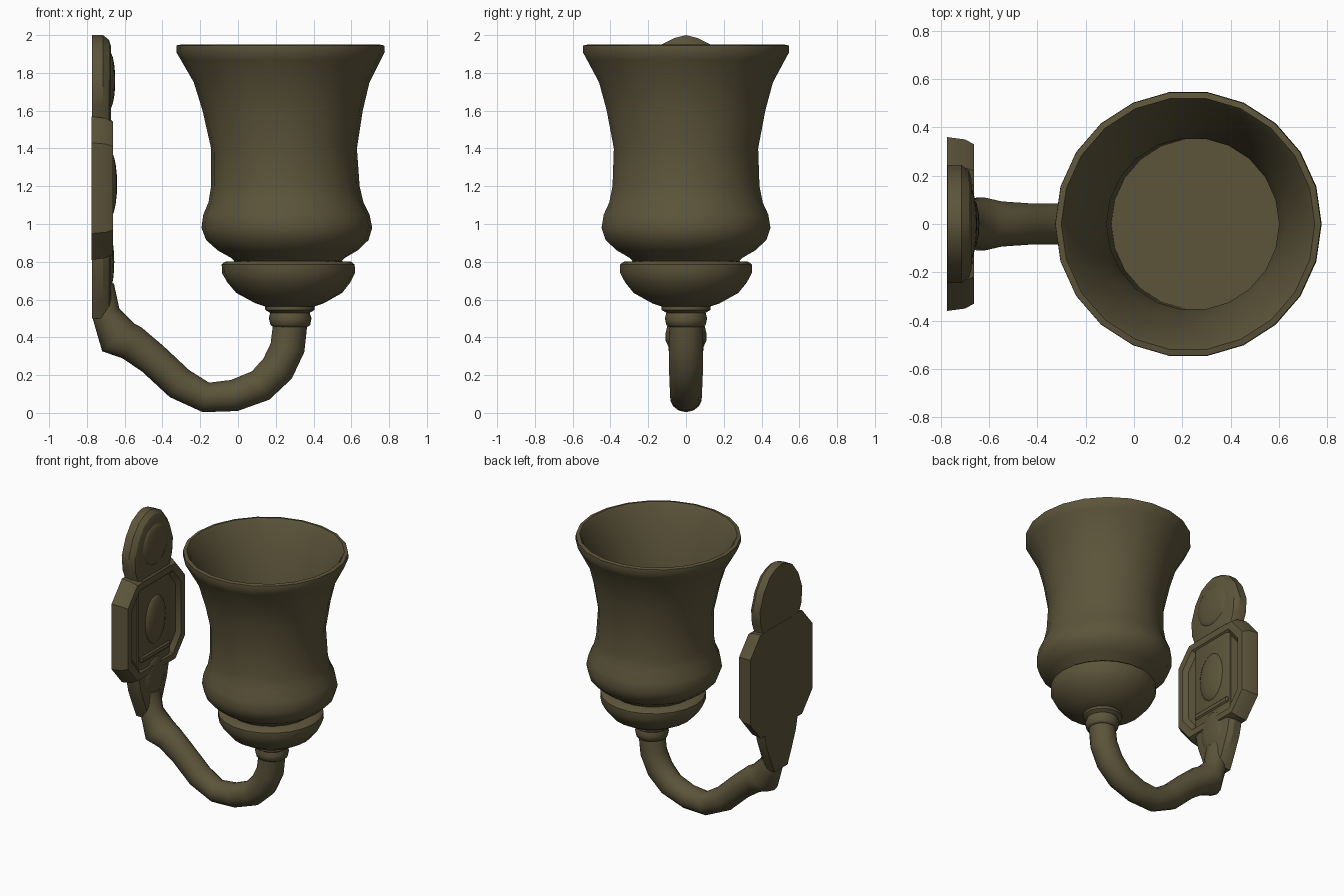
import bpy, bmesh, math

if "Cube" in bpy.data.objects:
    bpy.data.objects.remove(bpy.data.objects["Cube"])

COLOUR = (0.108, 0.09, 0.043, 1)
bronze = bpy.data.materials.new("aged_bronze")
bronze.use_nodes = True
bronze.diffuse_color = COLOUR
bronze.node_tree.nodes["Principled BSDF"].inputs["Base Color"].default_value = COLOUR

SEGMENTS = 22


def finish(name, bm, angle=40):
    """Turn a bmesh into a shaded, coloured object."""
    bmesh.ops.recalc_face_normals(bm, faces=bm.faces)
    mesh = bpy.data.meshes.new(name)
    bm.to_mesh(mesh)
    bm.free()
    obj = bpy.data.objects.new(name, mesh)
    bpy.context.collection.objects.link(obj)
    mesh.materials.append(bronze)
    bpy.ops.object.select_all(action='DESELECT')
    bpy.context.view_layer.objects.active = obj
    obj.select_set(True)
    bpy.ops.object.shade_smooth_by_angle(angle=math.radians(angle))
    return obj


def skin(bm, rings):
    """Join successive rings with quads and cap both ends."""
    loops = [[bm.verts.new(co) for co in ring] for ring in rings]
    for a, b in zip(loops, loops[1:]):
        for i in range(len(a)):
            j = (i + 1) % len(a)
            bm.faces.new((a[i], a[j], b[j], b[i]))
    bm.faces.new(loops[0])
    bm.faces.new(loops[-1])


def turned(name, profile, angle=40):
    """Lathe (radius, height) pairs about the slightly leaning lamp axis."""
    bm = bmesh.new()
    turns = [2 * math.pi * i / SEGMENTS for i in range(SEGMENTS)]
    skin(bm, [[(0.294 - 0.036 * z + r * math.cos(t), r * math.sin(t), z)
               for t in turns] for r, z in profile])
    return finish(name, bm, angle)


def plate(name, half, layers, centre):
    """Stack a mirrored (y, z) outline at (x, inset) layers."""
    outline = half + [(-y, z) for y, z in reversed(half) if y > 0]
    tall = max(abs(z - centre) for y, z in half)
    wide = max(y for y, z in half)
    bm = bmesh.new()
    skin(bm, [[(x, y * (1 - inset / wide), centre + (z - centre) * (1 - inset / tall))
               for y, z in outline] for x, inset in layers])
    return finish(name, bm, 30)


# Open cup: outside up to the lip, then down the inside to the floor
turned("lamp_cup", [
    (0.27, 0.79), (0.30, 0.82), (0.37, 0.86), (0.43, 0.915), (0.452, 0.98),
    (0.44, 1.05), (0.41, 1.115), (0.393, 1.2), (0.386, 1.4), (0.424, 1.6),
    (0.465, 1.75), (0.53, 1.87), (0.552, 1.91), (0.55, 1.945), (0.525, 1.95),
    (0.505, 1.92), (0.44, 1.75), (0.395, 1.6), (0.357, 1.4), (0.36, 1.2),
    (0.355, 0.92)])

# Dish beneath the cup, and the ringed collar it sits on
turned("cup_dish", [
    (0.12, 0.56), (0.18, 0.58), (0.28, 0.635), (0.325, 0.69), (0.352, 0.74),
    (0.352, 0.785), (0.335, 0.80), (0.25, 0.805)])
turned("stem_collar", [
    (0.09, 0.455), (0.105, 0.465), (0.113, 0.50), (0.105, 0.53),
    (0.13, 0.545), (0.13, 0.57), (0.11, 0.58)], 50)

# Curved arm: (x, z, radius) along its centre line
ARM = [(-0.715, 0.68, 0.058), (-0.70, 0.53, 0.075), (-0.635, 0.40, 0.112),
       (-0.56, 0.37, 0.096), (-0.45, 0.285, 0.088), (-0.31, 0.155, 0.088),
       (-0.17, 0.082, 0.08), (-0.02, 0.092, 0.084), (0.12, 0.145, 0.088),
       (0.21, 0.235, 0.092), (0.262, 0.345, 0.092), (0.28, 0.50, 0.09)]
bm = bmesh.new()
rings = []
for i, (x, z, r) in enumerate(ARM):
    before, after = ARM[max(i - 1, 0)], ARM[min(i + 1, len(ARM) - 1)]
    lean = math.atan2(after[1] - before[1], after[0] - before[0])
    ring = []
    for k in range(14):
        t = 2 * math.pi * k / 14
        across = r * math.cos(t)
        ring.append((x - across * math.sin(lean), max(r, 0.085) * math.sin(t),
                     z + across * math.cos(lean)))
    rings.append(ring)
skin(bm, rings)
finish("curved_arm", bm, 50)

# Eight-sided wall plate with a sunken middle
plate("wall_plate",
      [(0.24, 1.57), (0.36, 1.43), (0.36, 0.95), (0.24, 0.81)],
      [(-0.775, 0), (-0.70, 0.01), (-0.662, 0.03), (-0.662, 0.075), (-0.69, 0.10)], 1.19)

# Long backbone with a rounded crest and a tapering foot
plate("plate_backbone",
      [(0, 2.0), (0.06, 1.985), (0.13, 1.95), (0.2, 1.86), (0.245, 1.74), (0.235, 1.63),
       (0.2, 1.55), (0.2, 0.85), (0.17, 0.72), (0.12, 0.60), (0.075, 0.50)],
      [(-0.773, 0), (-0.715, 0), (-0.683, 0.025), (-0.672, 0.06)], 1.25)

# Raised oval bosses down the front of the backbone
for name, z, height, width, depth in (("upper_boss", 1.76, 0.15, 0.15, 0.03),
                                      ("middle_boss", 1.21, 0.18, 0.12, 0.04),
                                      ("lower_boss", 0.80, 0.14, 0.11, 0.025)):
    bm = bmesh.new()
    bmesh.ops.create_uvsphere(bm, u_segments=16, v_segments=10, radius=1)
    for v in bm.verts:
        v.co = (-0.68 + v.co.x * depth, v.co.y * width, z + v.co.z * height)
    finish(name, bm, 60)

# Cross bars between the bosses
for name, z in (("upper_bar", 1.53), ("lower_bar", 0.97)):
    bm = bmesh.new()
    bmesh.ops.create_cube(bm, size=1)
    for v in bm.verts:
        v.co = (-0.68 + v.co.x * 0.035, v.co.y * 0.34, z + v.co.z * 0.05)
    bmesh.ops.bevel(bm, geom=bm.edges[:], offset=0.012, segments=1, affect='EDGES')
    finish(name, bm, 30)
